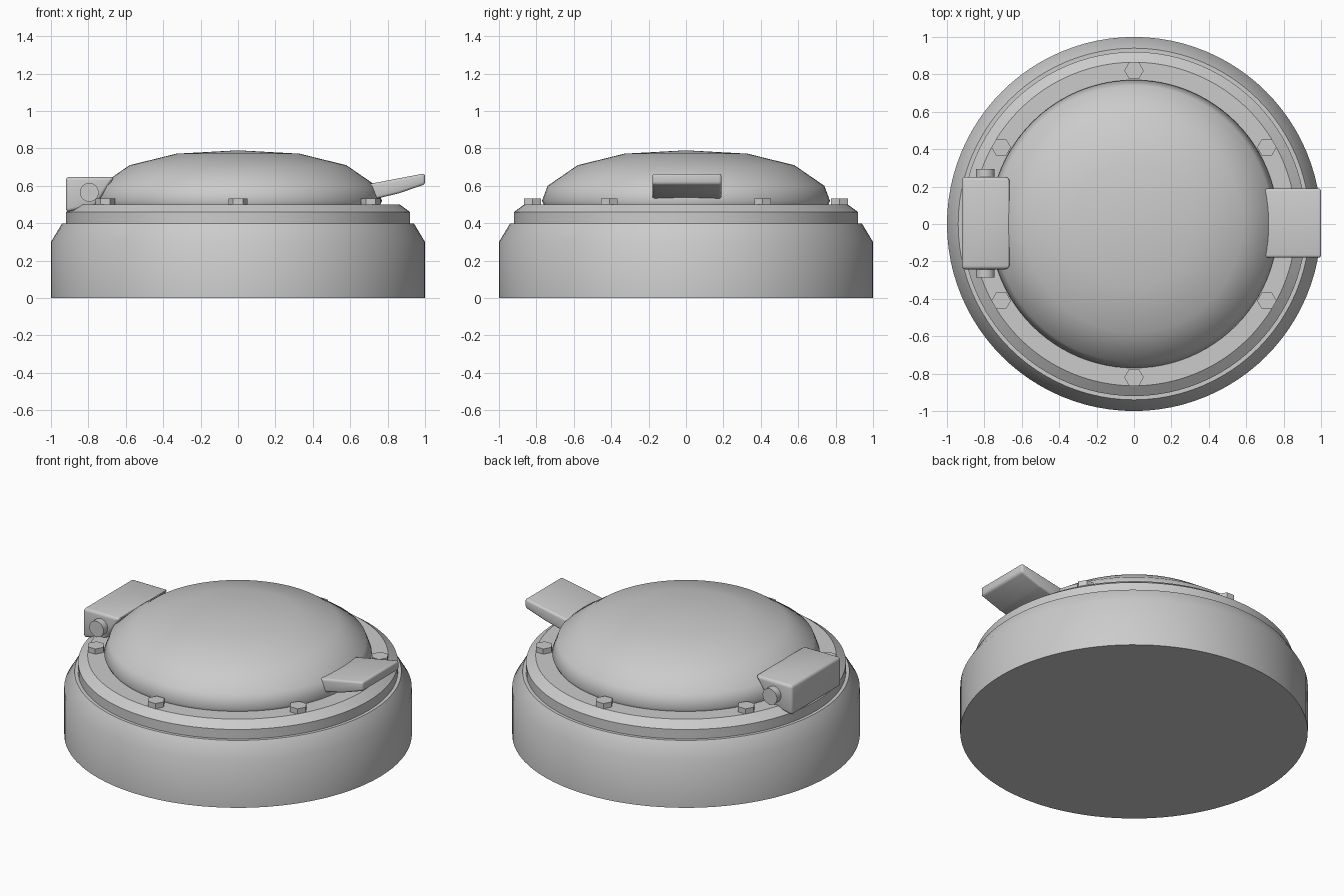
import bpy, bmesh, math
from mathutils import Matrix, Vector

cube = bpy.data.objects.get("Cube")
if cube:
    bpy.data.objects.remove(cube, do_unlink=True)

grey = bpy.data.materials.new("light_grey")
grey.use_nodes = True
COLOUR = (0.6, 0.6, 0.6, 1)
grey.diffuse_color = COLOUR
grey.node_tree.nodes["Principled BSDF"].inputs["Base Color"].default_value = COLOUR


def finish(name, bm, angle=35):
    bmesh.ops.recalc_face_normals(bm, faces=bm.faces)
    mesh = bpy.data.meshes.new(name)
    bm.to_mesh(mesh)
    bm.free()
    mesh.materials.append(grey)
    obj = bpy.data.objects.new(name, mesh)
    bpy.context.collection.objects.link(obj)
    bpy.ops.object.select_all(action="DESELECT")
    obj.select_set(True)
    bpy.context.view_layer.objects.active = obj
    bpy.ops.object.shade_smooth_by_angle(angle=math.radians(angle))
    return obj


def lathe(name, profile, angle=35, steps=96):
    """Spin an (r, z) profile about z; open rings at the ends are capped."""
    bm = bmesh.new()
    verts = [bm.verts.new((r, 0, z)) for r, z in profile]
    edges = [bm.edges.new(pair) for pair in zip(verts, verts[1:])]
    bmesh.ops.spin(bm, geom=verts + edges, cent=(0, 0, 0), axis=(0, 0, 1),
                   angle=math.tau, steps=steps)
    bmesh.ops.remove_doubles(bm, verts=bm.verts, dist=0.0001)
    bmesh.ops.holes_fill(bm, edges=[e for e in bm.edges if e.is_boundary], sides=0)
    return finish(name, bm, angle)


def extruded(name, profile, y0, y1, bevel):
    """Extrude an (x, z) outline along y and round its edges."""
    bm = bmesh.new()
    face = bm.faces.new([bm.verts.new((x, y0, z)) for x, z in profile])
    new = bmesh.ops.extrude_face_region(bm, geom=[face])["geom"]
    bmesh.ops.translate(bm, vec=Vector((0, y1 - y0, 0)),
                        verts=[g for g in new if isinstance(g, bmesh.types.BMVert)])
    bmesh.ops.recalc_face_normals(bm, faces=bm.faces)
    bmesh.ops.bevel(bm, geom=bm.edges[:], offset=bevel, segments=3,
                    profile=0.5, affect="EDGES")
    return finish(name, bm)


def cylinder(name, radius, depth, sides, matrix, angle=35):
    bm = bmesh.new()
    bmesh.ops.create_cone(bm, cap_ends=True, segments=sides, radius1=radius,
                          radius2=radius, depth=depth, matrix=matrix)
    return finish(name, bm, angle)


# Round body, clamping collar and lid
lathe("base", [(1, 0), (1, 0.3), (0.94, 0.4)])
lathe("collar", [(0.92, 0.38), (0.92, 0.46), (0.865, 0.5)])
lathe("dome_lid", [(0.755, 0.49), (0.77, 0.52), (0.74, 0.6), (0.58, 0.71),
                   (0.33, 0.772), (0, 0.79)], angle=60)

# Hexagonal bolts around the collar
for i in range(6):
    a = math.radians(30 + 60 * i)
    place = Matrix.Translation((0.82 * math.cos(a), 0.82 * math.sin(a), 0.51))
    turn = Matrix.Rotation(math.pi / 2, 4, "Z")
    bolt = cylinder(f"bolt_{i + 1}", 0.052, 0.046, 6, place @ turn)
    # Points of each hexagon face sideways
    xs = [v.co.x for v in bolt.data.vertices]
    ys = [v.co.y for v in bolt.data.vertices]
    if max(ys) - min(ys) > max(xs) - min(xs):
        centre = place.to_translation()
        bolt.data.transform(Matrix.Translation(centre) @ turn
                            @ Matrix.Translation(-centre))

# Hinge block and its pin
extruded("hinge_block", [(-0.92, 0.46), (-0.92, 0.648), (-0.66, 0.648),
                         (-0.765, 0.49)], -0.242, 0.252, 0.018)
cylinder("hinge_pin", 0.05, 0.58, 32,
         Matrix.Translation((-0.795, 0.005, 0.565)) @ Matrix.Rotation(math.pi / 2, 4, "X"))

# Lifting tab opposite the hinge
extruded("lift_tab", [(0.65, 0.6), (1, 0.667), (1, 0.608), (0.86, 0.56),
                      (0.65, 0.51)], -0.18, 0.19, 0.014)
